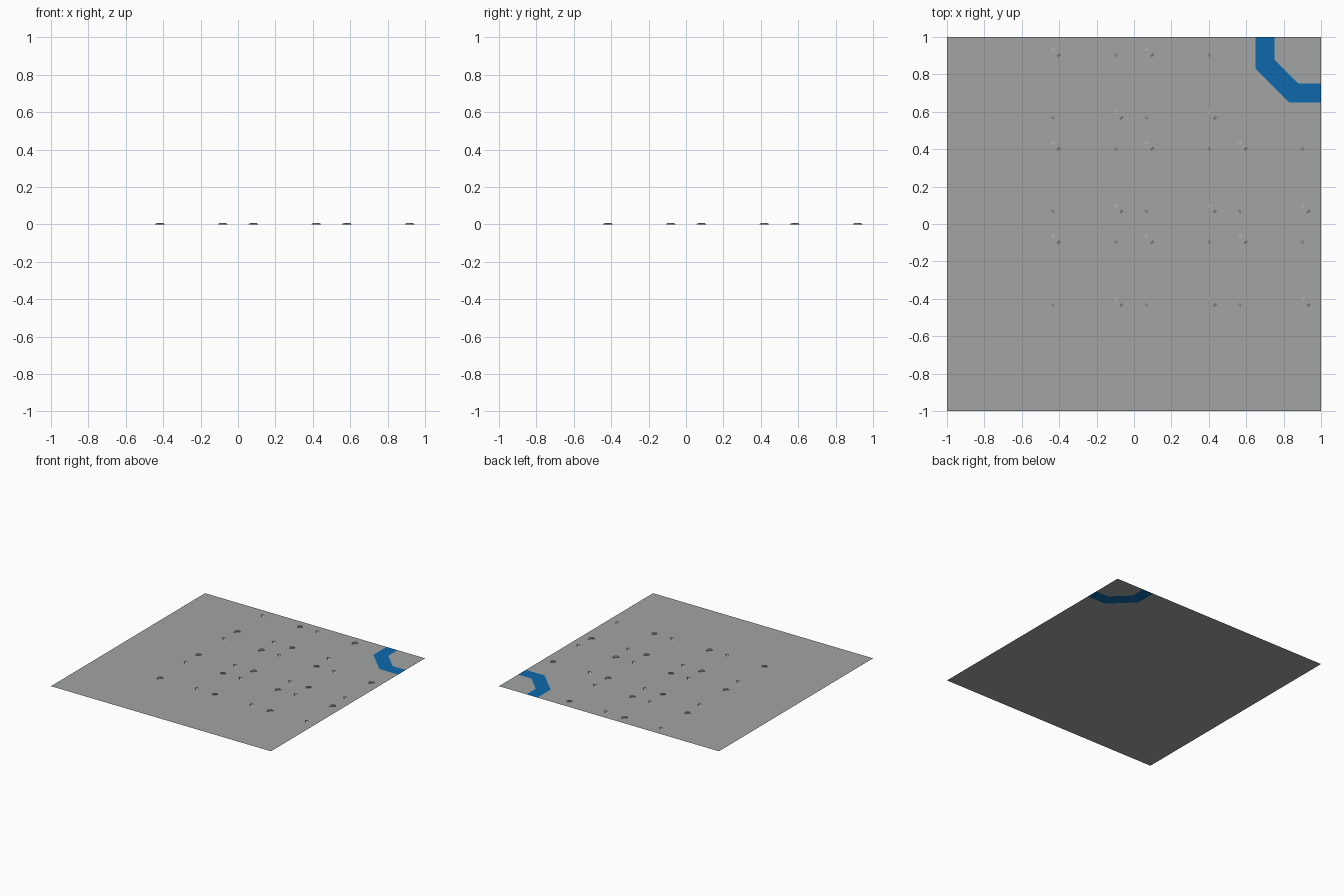
import bpy, bmesh, math
from mathutils import Matrix

if "Cube" in bpy.data.objects:
    bpy.data.objects.remove(bpy.data.objects["Cube"])


def material(name, rgb):
    m = bpy.data.materials.new(name)
    m.diffuse_color = (*rgb, 1)
    m.use_nodes = True
    m.node_tree.nodes["Principled BSDF"].inputs["Base Color"].default_value = m.diffuse_color
    return m


grey = material("grey", (0.356, 0.376, 0.361))
blue = material("blue", (0.004, 0.141, 0.413))


def finish(name, bm, mat):
    me = bpy.data.meshes.new(name)
    bm.to_mesh(me)
    bm.free()
    me.materials.append(mat)
    ob = bpy.data.objects.new(name, me)
    bpy.context.collection.objects.link(ob)


def sheet(name, points, mat):
    # flat sheet facing up, outline given anticlockwise
    bm = bmesh.new()
    bm.faces.new([bm.verts.new((x, y, 0)) for x, y in points])
    bmesh.ops.triangulate(bm, faces=bm.faces[:])
    finish(name, bm, mat)


# Floor sheet with a bent blue stripe let into one corner
outer = [(1, 0.65), (0.83, 0.65), (0.65, 0.83), (0.65, 1)]
inner = [(1, 0.75), (0.88, 0.75), (0.75, 0.88), (0.75, 1)]
sheet("floor", [(-1, -1), (1, -1)] + outer + [(-1, 1)], grey)
sheet("corner_stripe", outer[::-1] + inner, blue)
sheet("floor_corner", [(1, 1)] + inner[::-1], grey)

# Small raised bars with sloped ends, pointing out from each cell centre
bm = bmesh.new()
H = 0.007
for cx in (-0.25, 0.25, 0.75):
    for cy in (-0.25, 0.25, 0.75):
        if cx == cy == 0.75:
            continue
        for k in range(4):
            a = math.radians(45 + 90 * k)
            r = 0.168 * math.sqrt(2)
            mat = Matrix.Translation((cx + r * math.cos(a), cy + r * math.sin(a), H / 2)) @ Matrix.Rotation(a, 4, 'Z')
            verts = bmesh.ops.create_cube(bm, size=1)["verts"]
            for v in verts:
                v.co.x *= 0.03 if v.co.z > 0 else 0.056
                v.co.y *= 0.02
                v.co.z *= H
                v.co = mat @ v.co
# the bars sit on the floor, so their undersides are left open
bmesh.ops.delete(bm, geom=[f for f in bm.faces if all(v.co.z < 0.001 for v in f.verts)], context='FACES_ONLY')
bmesh.ops.recalc_face_normals(bm, faces=bm.faces[:])
finish("floor_bars", bm, grey)
